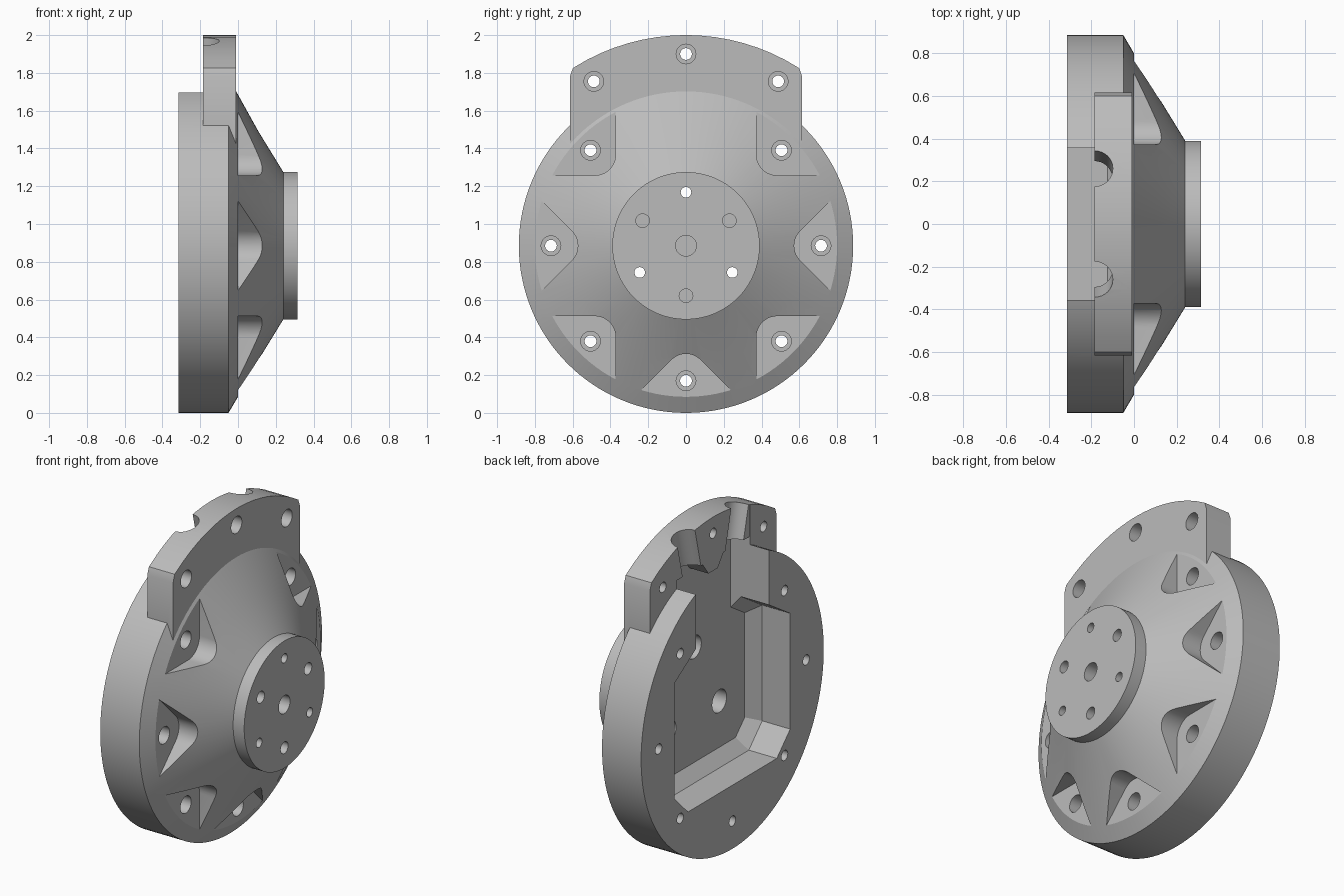
import bpy, bmesh
from math import sin, cos, pi, radians, hypot
from mathutils import Matrix, Vector

if "Cube" in bpy.data.objects:
    bpy.data.objects.remove(bpy.data.objects["Cube"], do_unlink=True)

HUB = 0.885          # height of the main axis, also the disc radius
BACK = -0.315        # rear face of the disc
TAB_BACK = -0.185    # rear face of the upper tab
FLOOR = -0.055       # floor of the rear cavity
FRONT = 0.315        # front face of the boss

metal = bpy.data.materials.new("machined grey")
metal.use_nodes = True
grey = (0.5, 0.5, 0.5, 1)
metal.diffuse_color = grey
metal.node_tree.nodes["Principled BSDF"].inputs["Base Color"].default_value = grey


def loft(name, sections):
    """Solid through (x, outline) sections; each outline is a list of (y, z)."""
    bm = bmesh.new()
    rings = [[bm.verts.new((x, y, z)) for y, z in outline] for x, outline in sections]
    for a, b in zip(rings, rings[1:]):
        for i in range(len(a)):
            j = (i + 1) % len(a)
            bm.faces.new((a[i], a[j], b[j], b[i]))
    bm.faces.new(rings[0])
    bm.faces.new(rings[-1])
    bmesh.ops.recalc_face_normals(bm, faces=bm.faces)
    mesh = bpy.data.meshes.new(name)
    bm.to_mesh(mesh)
    bm.free()
    obj = bpy.data.objects.new(name, mesh)
    bpy.context.collection.objects.link(obj)
    mesh.materials.append(metal)
    return obj


def circle(radius, y=0, z=HUB, sides=32):
    return [(y + radius * cos(2 * pi * i / sides), z + radius * sin(2 * pi * i / sides))
            for i in range(sides)]


def mirrored(half):
    """Close a half outline (bottom to top, y > 0) with its mirror image."""
    return half + [(-y, z) for y, z in reversed(half)]


def inset(outline, amount):
    """Offset a counter-clockwise convex outline inward with mitred corners."""
    pts = [Vector(p) for p in outline]
    result = []
    for i, p in enumerate(pts):
        d1 = (p - pts[i - 1]).normalized()
        d2 = (pts[(i + 1) % len(pts)] - p).normalized()
        n1, n2 = Vector((-d1.y, d1.x)), Vector((-d2.y, d2.x))
        q = p + (n1 + n2) * amount / (1 + n1.dot(n2))
        result.append((q.x, q.y))
    return result


def combine(target, other, operation):
    mod = target.modifiers.new(operation, 'BOOLEAN')
    mod.operation = operation
    mod.solver = 'EXACT'
    mod.object = other
    bpy.context.view_layer.objects.active = target
    bpy.ops.object.modifier_apply(modifier=mod.name)
    bpy.data.objects.remove(other, do_unlink=True)


def cut(name, sections):
    combine(body, loft(name, sections), 'DIFFERENCE')


def stepped_hole(y, z, front, depth, wide, narrow):
    """Through hole with a wider bore at its front."""
    cut("bore", [(front - depth, circle(wide, y, z)), (FRONT + 0.1, circle(wide, y, z))])
    cut("hole", [(BACK - 0.1, circle(narrow, y, z)), (front, circle(narrow, y, z))])


# Turned disc, cone and boss
profile = [(BACK, HUB), (-0.05, HUB), (0, 0.8), (0.11, 0.602), (0.24, 0.39), (FRONT, 0.39)]
body = loft("flange_body", [(x, circle(r, sides=128)) for x, r in profile])

# Upper tab with an arched top
arc = [(1.115 * sin(radians(a)), HUB + 1.115 * cos(radians(a)))
       for a in (32.5, 28, 24, 20, 16, 12, 8, 4, 1)]
tab = mirrored([(0.615, 1.2), (0.615, 1.78)] + arc)
combine(body, loft("upper_tab", [(TAB_BACK, tab), (-0.01, tab)]), 'UNION')

# Rear cavity with a chamfered floor
octagon = mirrored([(0.43, 0.39), (0.56, 0.52), (0.56, 1.23), (0.355, 1.36)])
cut("cavity", [(BACK - 0.1, octagon), (-0.125, octagon), (FLOOR, inset(octagon, 0.07))])

# Channel leading up from the cavity, shallower behind the tab
deep = mirrored([(0.355, 1.21), (0.355, 1.745), (0.1, 1.745), (0.045, 1.67)])
cut("channel", [(BACK - 0.1, deep), (FLOOR, deep)])
shallow = mirrored([(0.355, 1.22), (0.355, 2.1)])
cut("channel_mouth", [(BACK - 0.1, shallow), (TAB_BACK + 0.001, shallow)])

# Two radial grooves in the back of the tab
for side in (-1, 1):
    groove = loft("groove", [(0.8, circle(0.086, z=0)), (1.3, circle(0.086, z=0))])
    angle = radians(13.5)
    out = Vector((0, side * sin(angle), cos(angle)))
    across = Vector((0, cos(angle), -side * sin(angle)))
    axes = Matrix((out, across, Vector((1, 0, 0)))).transposed().to_4x4()
    groove.data.transform(Matrix.Translation((TAB_BACK, 0, HUB)) @ axes)
    bm = bmesh.new()
    bm.from_mesh(groove.data)
    bmesh.ops.recalc_face_normals(bm, faces=bm.faces)
    bm.to_mesh(groove.data)
    bm.free()
    combine(body, groove, 'DIFFERENCE')

# Seven rounded-corner pockets in the cone, each with a bolt hole
corner, fillet = 0.527, 0.11
middle = corner + fillet * 2 ** 0.5
nose = [(middle + fillet * cos(radians(a)), fillet * sin(radians(a)))
        for a in range(135, 226, 9)]
wedge = nose + [(corner + 0.55, -0.55), (corner + 0.55, 0.55)]
for k in range(8):
    if k == 2:
        continue
    c, s = cos(k * pi / 4), sin(k * pi / 4)
    pocket = [(u * c - v * s, HUB + u * s + v * c) for u, v in wedge]
    cut("pocket", [(0, pocket), (0.4, pocket)])
    stepped_hole(0.715 * c, HUB + 0.715 * s, 0, 0.12, 0.052, 0.031)

# Bolt holes in the tab
for y, z in ((0, 1.9), (0.488, 1.755), (-0.488, 1.755)):
    stepped_hole(y, z, -0.01, 0.09, 0.052, 0.031)

# Boss: blind centre hole, three blind and three through holes
cut("centre_hole", [(0.12, circle(0.055)), (FRONT + 0.1, circle(0.055))])
for k in range(6):
    a = pi / 2 + k * pi / 3
    through = k % 2 == 0
    r = 0.283 if through else 0.265
    y, z = r * cos(a), HUB + r * sin(a)
    size = 0.028 if through else 0.036
    cut("boss_hole", [(-0.2 if through else 0.16, circle(size, y, z)),
                      (FRONT + 0.1, circle(size, y, z))])
    if through:
        cut("rear_bore", [(-0.2, circle(0.07, y, z)), (0.1, circle(0.07, y, z))])

# Smooth turned surfaces, crisp machined edges
bpy.ops.object.select_all(action='DESELECT')
body.select_set(True)
bpy.context.view_layer.objects.active = body
bpy.ops.object.shade_smooth_by_angle(angle=radians(25))
